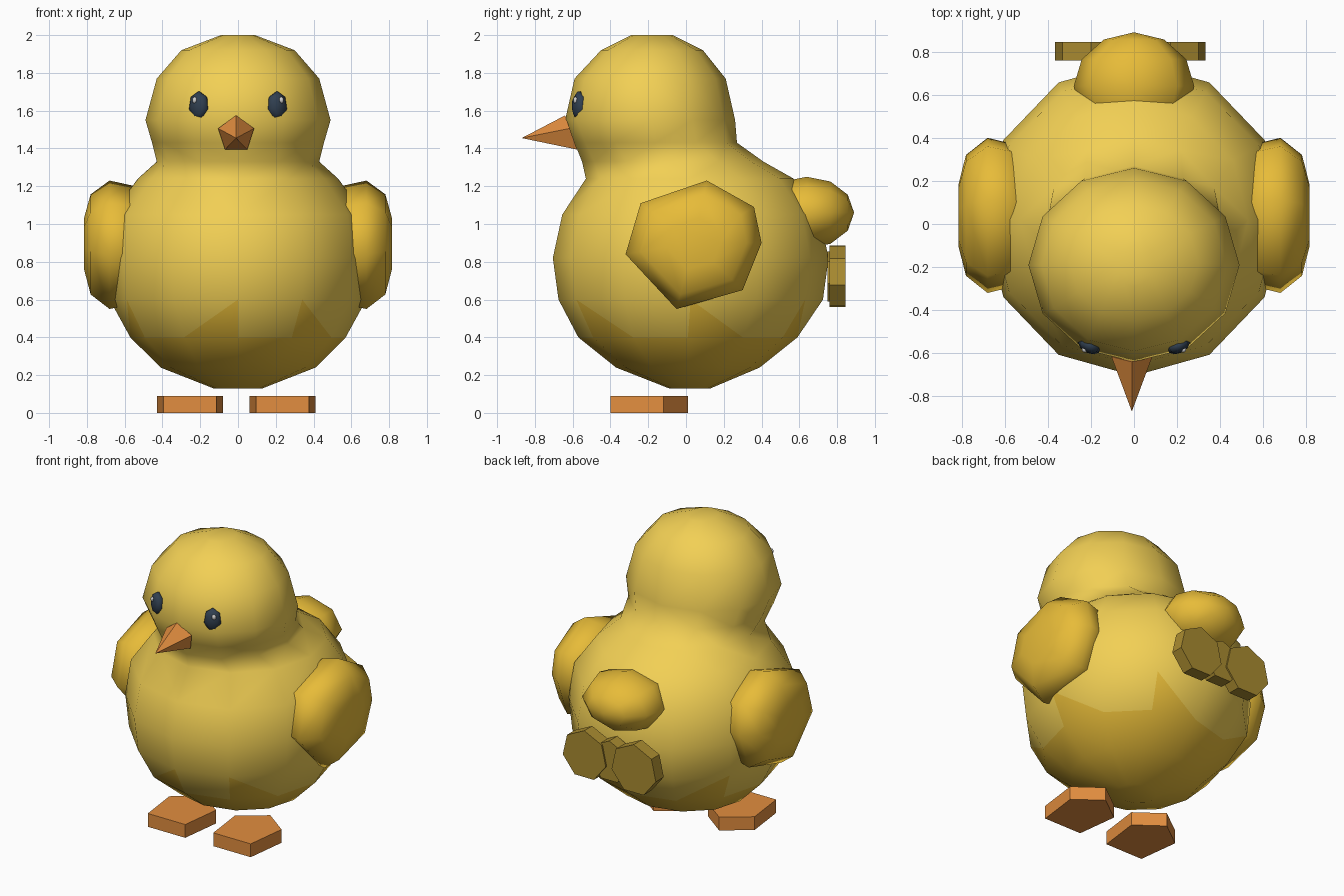
import bpy, bmesh
from math import sin, cos, pi, atan2
from mathutils import Matrix, Vector

if "Cube" in bpy.data.objects:
    bpy.data.objects.remove(bpy.data.objects["Cube"])


def material(name, r, g, b):
    m = bpy.data.materials.new(name)
    m.diffuse_color = (r, g, b, 1)
    m.use_nodes = True
    m.node_tree.nodes["Principled BSDF"].inputs["Base Color"].default_value = m.diffuse_color
    return m


YELLOW = material("yellow", 0.89, 0.63, 0.09)
GOLD = material("gold", 0.80, 0.50, 0.04)
OLIVE = material("olive", 0.40, 0.26, 0.03)
ORANGE = material("orange", 0.76, 0.27, 0.05)
DARK = material("dark", 0.03, 0.05, 0.08)
PALE = material("pale", 0.75, 0.75, 0.75)


def finish(bm, name, mats, smooth=False):
    bmesh.ops.recalc_face_normals(bm, faces=bm.faces)
    for f in bm.faces:
        f.smooth = smooth
    me = bpy.data.meshes.new(name)
    bm.to_mesh(me)
    bm.free()
    for m in mats:
        me.materials.append(m)
    ob = bpy.data.objects.new(name, me)
    bpy.context.collection.objects.link(ob)
    return ob


def loft(rings):
    """Bridge equal-length rings of points and cap both ends."""
    bm = bmesh.new()
    vs = [[bm.verts.new(p) for p in r] for r in rings]
    n = len(rings[0])
    for a, b in zip(vs, vs[1:]):
        for i in range(n):
            j = (i + 1) % n
            bm.faces.new((a[i], a[j], b[j], b[i]))
    bm.faces.new(vs[0])
    bm.faces.new(vs[-1])
    return bm


def ellipsoid(name, mat, centre, size, turn=0, segs=7, rings=5):
    bm = bmesh.new()
    bmesh.ops.create_uvsphere(bm, u_segments=segs, v_segments=rings, radius=1)
    # sphere poles run front to back
    m = (Matrix.Translation(centre) @ Matrix.Rotation(turn, 4, 'Z')
         @ Matrix.Diagonal((*size, 1)) @ Matrix.Rotation(pi / 2, 4, 'X'))
    bm.transform(m)
    return finish(bm, name, [mat], True)


# Body and head: one loft of (z, centre y, x radius, y radius)
profile = [(0.13, 0.02, 0.13, 0.11), (0.24, 0.01, 0.41, 0.38),
           (0.40, 0.01, 0.57, 0.58), (0.60, 0.025, 0.68, 0.70),
           (0.82, 0.025, 0.70, 0.73), (1.05, 0.025, 0.67, 0.68),
           (1.24, 0.02, 0.53, 0.55), (1.33, -0.07, 0.43, 0.48),
           (1.43, -0.16, 0.455, 0.43), (1.55, -0.19, 0.49, 0.45),
           (1.77, -0.19, 0.43, 0.40), (1.92, -0.18, 0.30, 0.27),
           (2.00, -0.18, 0.09, 0.11)]
N = 12
bm = loft([[(rx * cos(2 * pi * i / N), cy + ry * sin(2 * pi * i / N), z)
            for i in range(N)] for z, cy, rx, ry in profile])
bmesh.ops.triangulate(bm, faces=bm.faces)
# Darker underside with a jagged upper border
for f in bm.faces:
    zs = sorted(v.co.z for v in f.verts)
    c = f.calc_center_median()
    sector = int((atan2(c.y, c.x) + 2 * pi) / (2 * pi / N))
    tooth = zs[1] < 0.41 and zs[2] < 0.61 and sector % 2 == 0
    f.material_index = 1 if zs[2] < 0.41 or tooth else 0
finish(bm, "body_and_head", [YELLOW, GOLD], True)

# Wings: rounded seven-sided pads, outline in (y, z)
outline = [(0.11, 1.23), (0.36, 1.09), (0.40, 0.90), (0.30, 0.65),
           (-0.05, 0.55), (-0.32, 0.84), (-0.24, 1.11)]
wc = Vector((0.04, 0.90))
for s, side in ((-1, "left"), (1, "right")):
    rings = []
    for x, k in ((0.45, 0.6), (0.56, 0.92), (0.68, 1.0), (0.78, 0.78), (0.815, 0.4)):
        pts = [wc + k * (Vector(p) - wc) for p in outline]
        rings.append([(s * x, p.x, p.y) for p in pts])
    finish(loft(rings), side + "_wing", [GOLD], True)

# Tail
ellipsoid("tail", GOLD, (0, 0.64, 1.06), (0.28, 0.25, 0.19), segs=8, rings=6)

# Row of three discs behind the tail
for i, (x, r) in enumerate(((-0.20, 0.17), (-0.01, 0.14), (0.17, 0.165))):
    ring = [(x + r * sin(2 * pi * k / 7), r * cos(2 * pi * k / 7) + 0.715)
            for k in range(7)]
    y = 0.76 - (0.01 if i == 1 else 0)
    finish(loft([[(px, yy, pz) for px, pz in ring] for yy in (y, y + 0.085)]),
           f"tail_disc_{i + 1}", [OLIVE])

# Beak: five-sided cone
bm = bmesh.new()
tip = bm.verts.new((-0.01, -0.87, 1.455))
base = [bm.verts.new((-0.01 + 0.10 * sin(2 * pi * k / 5), -0.605 - 0.035 * cos(2 * pi * k / 5),
                      1.475 + 0.10 * cos(2 * pi * k / 5))) for k in range(5)]
bm.faces.new(base)
for k in range(5):
    bm.faces.new((base[k], base[(k + 1) % 5], tip))
finish(bm, "beak", [ORANGE])

# Eyes with highlights, and feet
foot = [(-0.14, -0.40), (0.14, -0.40), (0.175, -0.12), (0, 0.01), (-0.175, -0.12)]
for s, side in ((-1, "left"), (1, "right")):
    ellipsoid(side + "_eye", DARK, (s * 0.207, -0.565, 1.625), (0.057, 0.035, 0.08), s * 0.45)
    ellipsoid(side + "_eye_highlight", PALE, (s * 0.23, -0.585, 1.655),
              (0.015, 0.012, 0.02), s * 0.45, 6, 4)
    cx = s * 0.245 - 0.01
    finish(loft([[(cx + x, y, z) for x, y in foot] for z in (0, 0.09)]),
           side + "_foot", [ORANGE])
